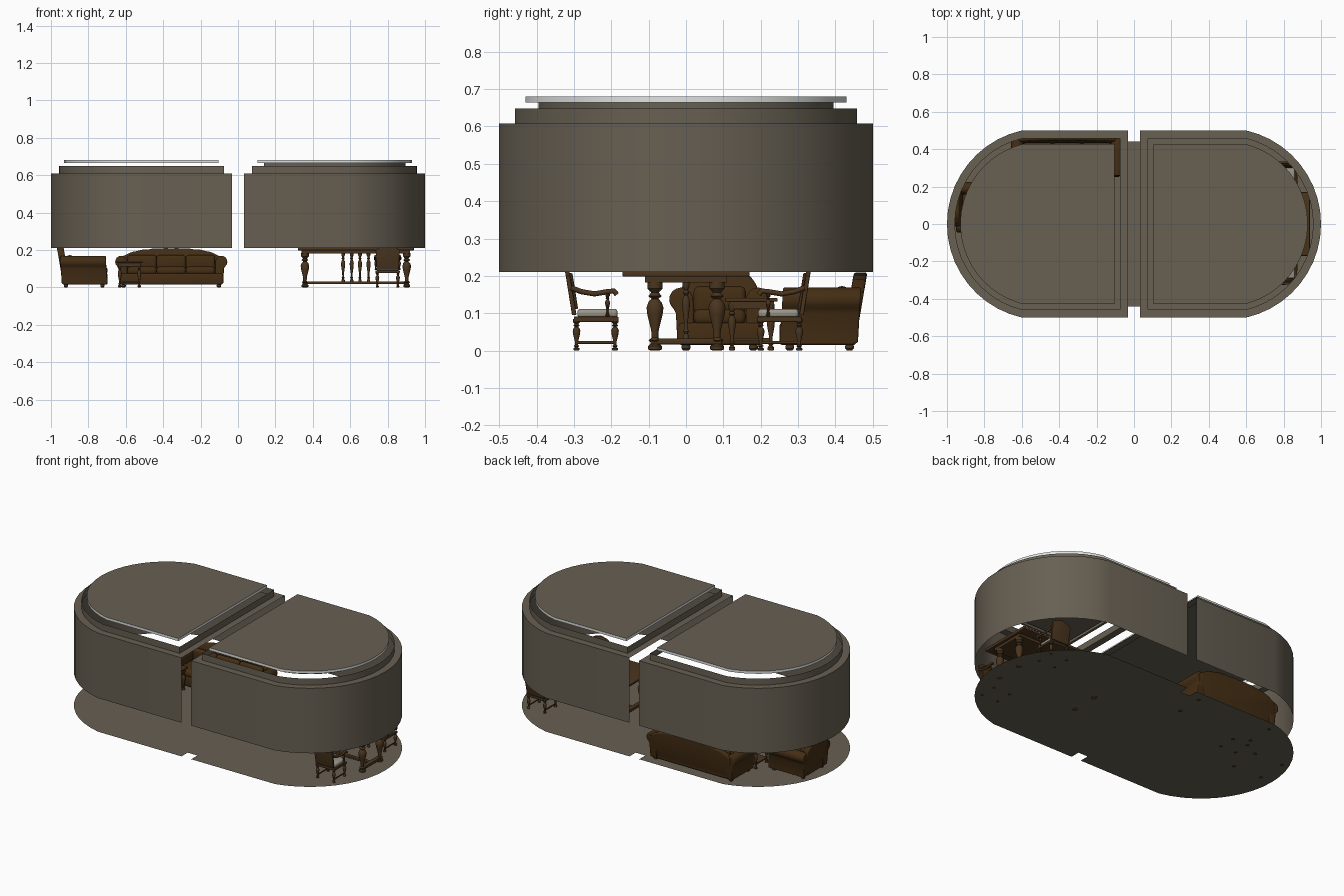
import bpy, bmesh, math
from mathutils import Matrix, Vector

if "Cube" in bpy.data.objects:
    bpy.data.objects.remove(bpy.data.objects["Cube"])


def material(name, rgb):
    m = bpy.data.materials.new(name)
    m.diffuse_color = (*rgb, 1)
    m.use_nodes = True
    m.node_tree.nodes["Principled BSDF"].inputs["Base Color"].default_value = m.diffuse_color
    return m


PLASTER = material("taupe plaster", (0.135, 0.115, 0.085))
LIGHT = material("cove light white", (0.75, 0.77, 0.77))
LEATHER = material("brown leather", (0.058, 0.027, 0.007))
WOOD = material("dark wood", (0.07, 0.036, 0.013))
FABRIC = material("grey fabric", (0.33, 0.31, 0.26))
M = Matrix()  # placement of the furniture piece being built


def finish(name, bm, mat, mtx=None):
    me = bpy.data.meshes.new(name)
    bm.transform(M if mtx is None else mtx)
    bm.to_mesh(me)
    bm.free()
    me.materials.append(mat)
    ob = bpy.data.objects.new(name, me)
    bpy.context.collection.objects.link(ob)
    return ob


def box(name, c, s, mat, bevel=0.0, seg=3):
    bm = bmesh.new()
    bmesh.ops.create_cube(bm, size=1, matrix=Matrix.Translation(c) @ Matrix.Diagonal((*s, 1)))
    if bevel:
        bmesh.ops.bevel(bm, geom=bm.edges[:], offset=bevel, segments=seg, profile=0.5, affect='EDGES')
    return finish(name, bm, mat)


def prism(name, pts, y0, y1, mat, bevel=0.0, shear=0.0, z0=0.0):
    """Extrude an xz outline along y; shear leans it backwards above z0."""
    bm = bmesh.new()
    f = bm.faces.new([bm.verts.new((x, y0, z)) for x, z in pts])
    r = bmesh.ops.extrude_face_region(bm, geom=[f])
    bmesh.ops.translate(bm, vec=(0, y1 - y0, 0), verts=[v for v in r['geom'] if isinstance(v, bmesh.types.BMVert)])
    bmesh.ops.recalc_face_normals(bm, faces=bm.faces)
    if bevel:
        rim = [e for e in bm.edges if abs(e.verts[0].co.y - e.verts[1].co.y) < 1e-6]
        bmesh.ops.bevel(bm, geom=rim, offset=bevel, segments=3, profile=0.5, affect='EDGES')
    for v in bm.verts:
        v.co.y += shear * (v.co.z - z0)
    return finish(name, bm, mat)


def lathe(name, prof, loc, mat, n=14):
    bm = bmesh.new()
    rings = [[bm.verts.new((loc[0] + r * math.cos(2 * math.pi * k / n),
                            loc[1] + r * math.sin(2 * math.pi * k / n), loc[2] + z)) for k in range(n)]
             for r, z in prof]
    for a, b in zip(rings, rings[1:]):
        for k in range(n):
            bm.faces.new((a[k], a[(k + 1) % n], b[(k + 1) % n], b[k]))
    bm.faces.new(rings[0][::-1])
    bm.faces.new(rings[-1])
    return finish(name, bm, mat)


def turned(h, r):
    """Turned leg profile of height h and greatest radius r."""
    return [(a * r, b * h) for a, b in
            [(.5, 0), (.8, .02), (.8, .07), (.4, .11), (.75, .15), (.4, .19), (.45, .3), (.9, .52),
             (1, .62), (.8, .7), (.4, .75), (.8, .79), (.45, .84), (.9, .9), (.9, 1)]]


def tube(name, pts, r, mat):
    cu = bpy.data.curves.new(name, 'CURVE')
    cu.dimensions = '3D'
    cu.bevel_depth = r
    cu.bevel_resolution = 2
    cu.use_fill_caps = True
    sp = cu.splines.new('POLY')
    sp.points.add(len(pts) - 1)
    for p, q in zip(sp.points, pts):
        p.co = (*(M @ Vector(q)), 1)
    cu.materials.append(mat)
    ob = bpy.data.objects.new(name, cu)
    bpy.context.collection.objects.link(ob)


# ---- room shell ----
def outline(s, i, n=20):
    """Half-stadium outline, s=+1 right or -1 left, inset by i."""
    r, h = 0.5125 - i, 0.5 - i
    a = math.asin(h / r)
    p = [(0.033 + i, -h)]
    p += [(0.4875 + r * math.cos(-a + 2 * a * k / n), r * math.sin(-a + 2 * a * k / n)) for k in range(n + 1)]
    p.append((0.033 + i, h))
    return p if s > 0 else [(-x, y) for x, y in reversed(p)]


def strip(name, lo, hi, z0, z1, mat, closed=True):
    bm = bmesh.new()
    a = [bm.verts.new((x, y, z0)) for x, y in lo]
    b = [bm.verts.new((x, y, z1)) for x, y in hi]
    n = len(a)
    for k in range(n if closed else n - 1):
        j = (k + 1) % n
        bm.faces.new((a[k], a[j], b[j], b[k]))
    return finish(name, bm, mat)


def plate(name, pts, z, mat):
    bm = bmesh.new()
    bm.faces.new([bm.verts.new((x, y, z)) for x, y in pts])
    return finish(name, bm, mat)


for s, side in ((1, "right"), (-1, "left")):
    o0, o1, o2, o3 = (outline(s, i) for i in (0, 0.042, 0.071, 0.105))
    # left outline is reversed, so its open edge sits in the same place
    strip(side + "_wall", o0, o0, 0.21, 0.608, PLASTER, closed=False)
    strip(side + "_ceiling_border", o0, o1, 0.608, 0.608, PLASTER)
    strip(side + "_ceiling_step", o1, o1, 0.608, 0.648, PLASTER)
    strip(side + "_cove_light", o2, o2, 0.664, 0.680, LIGHT)
    plate(side + "_ceiling_panel", o2, 0.680, PLASTER)
    if s > 0:
        strip("right_inner_step", o3, o3, 0.646, 0.664, PLASTER)
        strip("right_inner_border", o3, o2, 0.664, 0.664, PLASTER)

# floor with notches at the two openings
R, L = outline(1, 0), outline(-1, 0)
plate("floor", R + [(0.033, 0.44), (-0.033, 0.44)] + L + [(-0.033, -0.44), (0.033, -0.44)], 0.004, PLASTER)


# ---- leather seating ----
def seating(name, w, n, d, top):
    hw, hd = w / 2, d / 2
    box(name + "_base", (0, -0.012, 0.045), (w - 0.05, d - 0.03, 0.06), LEATHER, 0.008)
    iw = (w - 0.13) / n
    for k in range(n):
        x = (k - (n - 1) / 2) * iw
        box(name + "_seat_cushion", (x, -0.025, 0.09), (iw, d - 0.055, 0.042), LEATHER, 0.016)
        box(name + "_back_cushion", (x, hd - 0.065, 0.135), (iw, 0.035, 0.075), LEATHER, 0.015)
    # scalloped arched back
    bw = hw - 0.03
    pts = [(-bw, 0.02), (bw, 0.02)]
    for k in range(33):
        t = 1 - k / 16
        z = 0.155 + (top - 0.155) * (1 - abs(t) ** 3) ** 0.8 + 0.003 * abs(math.sin(t * math.pi * n * 1.5))
        pts.append((bw * t, z))
    prism(name + "_back", pts, hd - 0.062, hd - 0.026, LEATHER, 0.008, 0.17, 0.04)
    # rolled arms and feet
    for s in (-1, 1):
        arm = [(s * (hw - 0.065), 0.02), (s * (hw - 0.022), 0.02), (s * (hw - 0.018), 0.10)]
        cx, cz, r = hw - 0.032, 0.137, 0.032
        arm += [(s * (cx + r * math.cos(a)), cz + r * math.sin(a))
                for a in [math.radians(-50 + 23 * k) for k in range(11)]]
        arm.append((s * (hw - 0.065), 0.12))
        prism(name + "_arm", arm, -hd + 0.004, hd - 0.022, LEATHER, 0.005, 0.06, 0.03)
        for y in (-hd + 0.03, hd - 0.045):
            lathe(name + "_foot", [(0.007, 0), (0.012, 0.006), (0.012, 0.012), (0.007, 0.022)],
                  (s * (hw - 0.045), y, 0), WOOD, 10)


M = Matrix.Translation((-0.357, 0.365, 0))
seating("sofa", 0.6, 3, 0.235, 0.207)
M = Matrix.Translation((-0.83, 0.09, 0)) @ Matrix.Rotation(math.radians(90), 4, 'Z')
seating("armchair", 0.27, 1, 0.27, 0.225)

# ---- small side table ----
M = Matrix.Translation((-0.58, 0.175, 0))
box("side_table_top", (0, 0, 0.136), (0.14, 0.14, 0.01), WOOD, 0.003)
box("side_table_apron", (0, 0, 0.122), (0.12, 0.12, 0.02), WOOD)
box("side_table_shelf", (0, 0, 0.03), (0.11, 0.11, 0.008), WOOD)
for x in (-0.052, 0.052):
    for y in (-0.052, 0.052):
        lathe("side_table_leg", turned(0.125, 0.011), (x, y, 0), WOOD)

# ---- dining table ----
M = Matrix.Translation((0.63, 0, 0))
box("table_top", (0, 0, 0.206), (0.62, 0.34, 0.016), WOOD, 0.004)
box("table_apron", (0, 0, 0.191), (0.58, 0.22, 0.018), WOOD)
box("table_long_stretcher", (0, 0, 0.025), (0.54, 0.022, 0.014), WOOD, 0.003)
for x in (-0.272, 0.272):
    box("table_end_stretcher", (x, 0, 0.025), (0.026, 0.19, 0.016), WOOD, 0.003)
    for y in (-0.083, 0.083):
        lathe("table_leg", turned(0.185, 0.023), (x, y, 0), WOOD, 18)
for x in (-0.068, -0.022, 0.022, 0.068):
    lathe("table_baluster", turned(0.16, 0.011), (x, 0, 0.028), WOOD)


# ---- dining armchairs (front faces -y before placement) ----
def dining_chair(name):
    box(name + "_seat_frame", (0, -0.005, 0.084), (0.13, 0.12, 0.014), WOOD, 0.003)
    box(name + "_seat_cushion", (0, -0.008, 0.1), (0.118, 0.108, 0.024), FABRIC, 0.009)
    back = [(-0.06, 0.095), (0.06, 0.095), (0.064, 0.2), (0.04, 0.215), (0, 0.224), (-0.04, 0.215), (-0.064, 0.2)]
    prism(name + "_back_frame", back, 0.048, 0.06, WOOD, 0.003, 0.16, 0.095)
    pad = [(x * 0.78, 0.112 + (z - 0.095) * 0.74) for x, z in back]
    prism(name + "_back_pad", pad, 0.041, 0.05, LEATHER, 0.003, 0.16, 0.095)
    for s in (-1, 1):
        for y in (-0.055, 0.048):
            lathe(name + "_leg", turned(0.085, 0.0105), (s * 0.055, y, 0), WOOD)
        lathe(name + "_arm_post", turned(0.06, 0.007), (s * 0.064, -0.035, 0.092), WOOD, 10)
        tube(name + "_armrest", [(s * 0.064, 0.062, 0.168), (s * 0.065, 0.035, 0.158), (s * 0.066, 0, 0.152),
                                 (s * 0.067, -0.035, 0.158), (s * 0.067, -0.052, 0.16),
                                 (s * 0.067, -0.06, 0.15)], 0.007, WOOD)
        tube(name + "_side_rail", [(s * 0.055, -0.055, 0.022), (s * 0.055, 0.048, 0.022)], 0.004, WOOD)


M = Matrix.Translation((0.8, 0.255, 0))
dining_chair("back_chair")
M = Matrix.Translation((0.8, -0.245, 0)) @ Matrix.Rotation(math.pi, 4, 'Z')
dining_chair("front_chair")

# ---- smooth rounded parts, keep crisp edges ----
meshes = [o for o in bpy.data.objects if o.type == 'MESH']
for o in meshes:
    o.select_set(True)
bpy.context.view_layer.objects.active = meshes[0]
bpy.ops.object.shade_smooth_by_angle(angle=math.radians(35))
